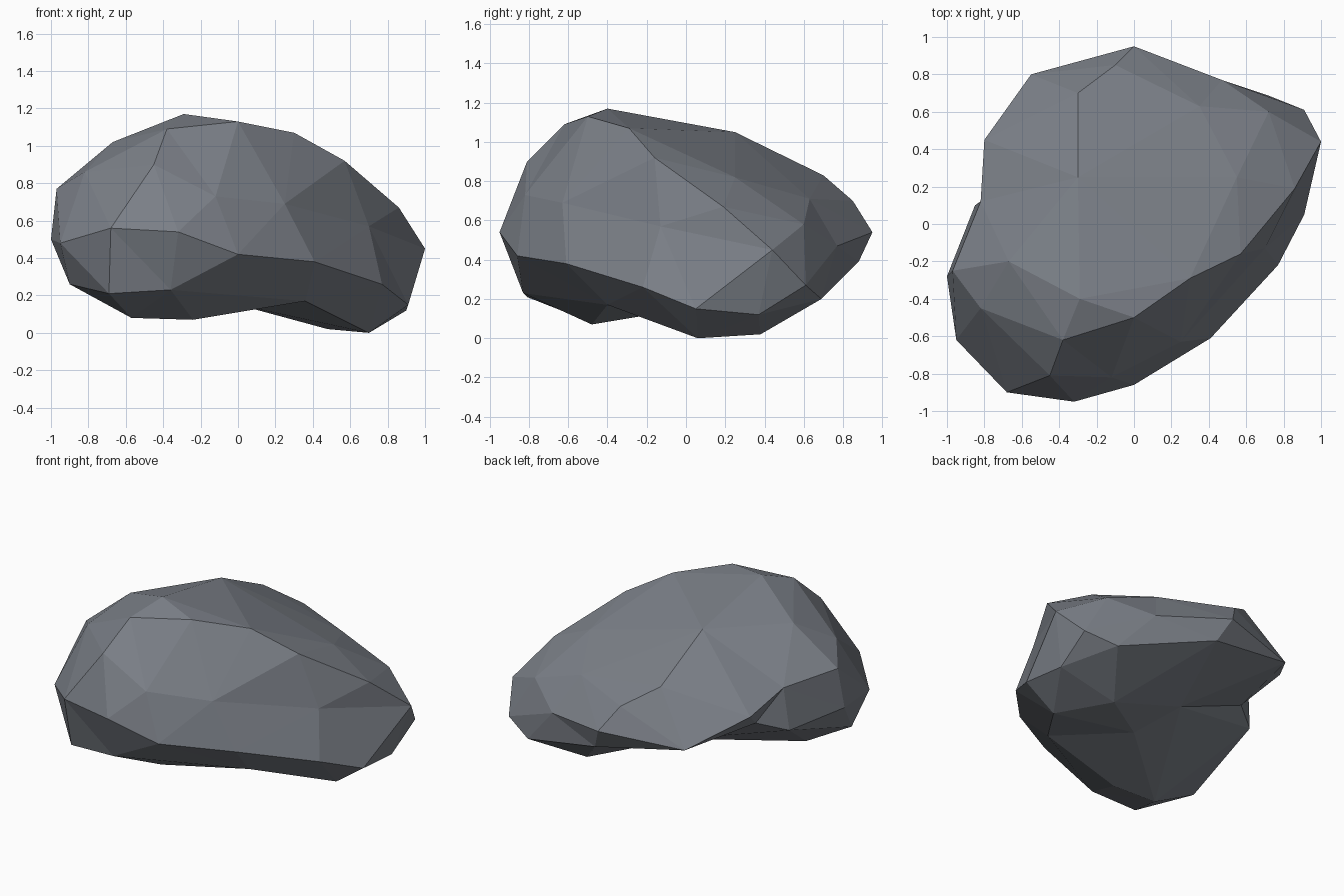
import bpy
import bmesh
from mathutils import Vector

# Corner points of the boulder, grouped by region
corners = [
    # right-hand crease running from the crown down to the right tip
    (0, -.5, 1.13), (.3, -.29, 1.07), (.57, -.16, .92), (.86, .19, .67), (1, .44, .45),
    # front-left crease
    (-.38, -.62, 1.09), (-.45, -.81, .9), (-.68, -.9, .56), (-.69, -.81, .21),
    # front and right lower rim
    (-.32, -.95, .54), (0, -.86, .42), (.41, -.61, .38), (.77, -.22, .26),
    (.91, .05, .15), (.9, .37, .12), (.71, .69, .2), (.91, .61, .27),
    # front bulges
    (-.12, -.82, .73), (.25, -.63, .69), (.7, -.13, .57),
    # crown and back slope
    (-.29, -.4, 1.17), (-.3, .25, 1.05), (.55, .25, .82), (.72, .6, .58), (.35, .63, .71),
    (-.3, .7, .83), (-.1, .85, .7), (-.67, -.2, 1.02),
    # left side
    (-.95, -.62, .48), (-1, -.28, .5), (-.97, -.25, .77), (-.82, -.45, .86),
    (-.82, .12, .74), (-.8, .45, .66), (-.85, .1, .45),
    # overhanging back lip and the hollow beneath it
    (.47, .77, .47), (0, .95, .54), (-.55, .8, .5), (.07, .88, .39),
    (-.15, .27, .27), (-.68, .22, .5),
    # underside
    (.7, .06, 0), (.48, .38, .02), (0, 0, .15), (-.24, -.48, .07),
    (-.57, -.48, .08), (-.9, -.5, .26), (-.36, -.83, .23), (.36, -.4, .17),
]

# Skin the corners: hull their directions on a sphere, then move each back out,
# so hollows in the stone survive
centre = Vector((0, 0, .55))
bm = bmesh.new()
home = bm.verts.layers.float_vector.new("home")
for c in corners:
    d = Vector(c) - centre
    d.z /= .6
    v = bm.verts.new(d.normalized())
    v[home] = Vector(c)
bmesh.ops.convex_hull(bm, input=list(bm.verts))
for v in bm.verts:
    v.co = v[home]
bm.verts.layers.float_vector.remove(home)
bmesh.ops.recalc_face_normals(bm, faces=list(bm.faces))

mesh = bpy.data.meshes.new("boulder")
bm.to_mesh(mesh)
bm.free()

# Flat blue-grey stone
stone = bpy.data.materials.new("blue grey stone")
stone.diffuse_color = (.2, .217, .247, 1)
mesh.materials.append(stone)
boulder = bpy.data.objects.new("boulder", mesh)
bpy.context.collection.objects.link(boulder)
